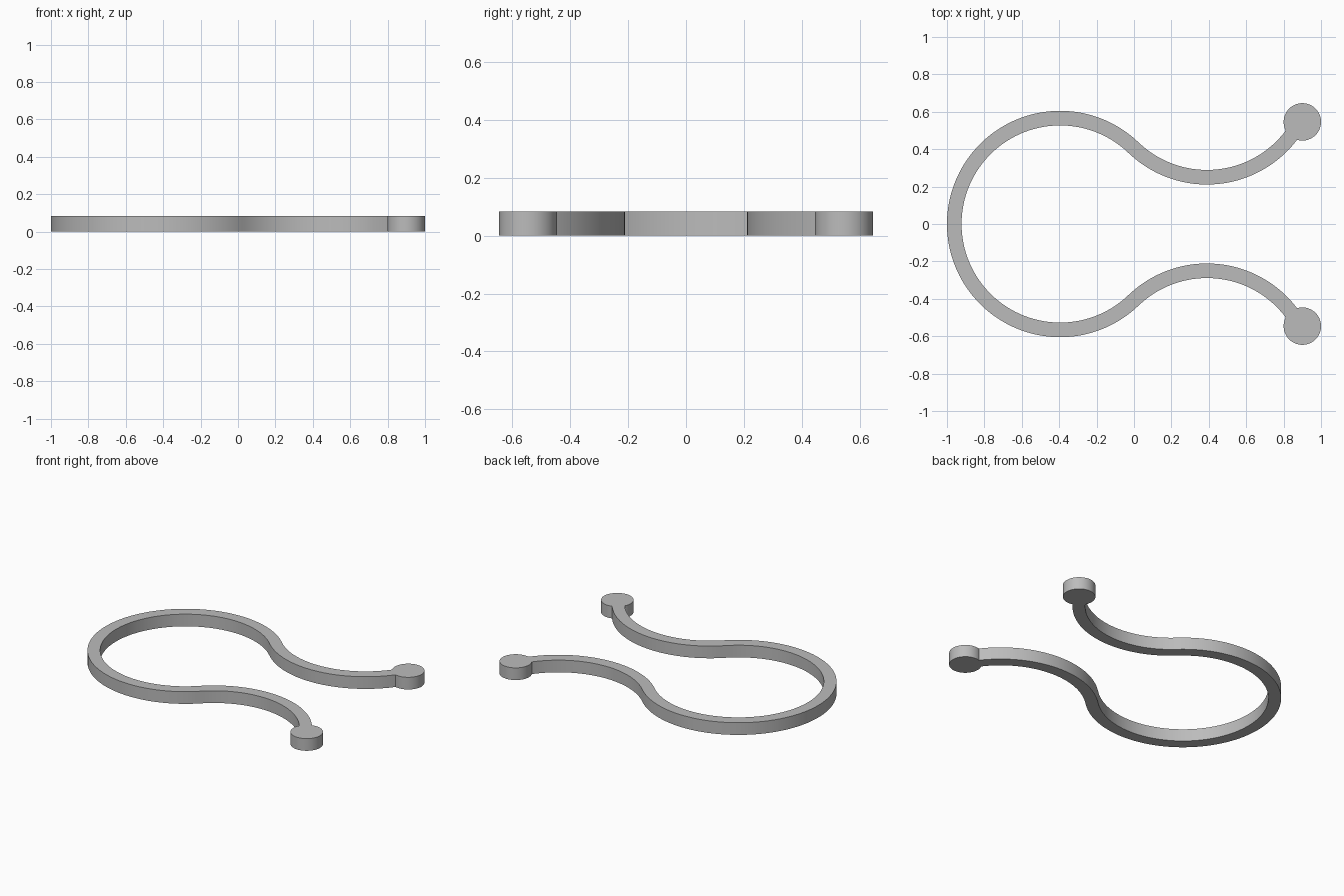
import bpy, bmesh
from math import sin, cos, pi, radians, atan2
from mathutils import Vector

if "Cube" in bpy.data.objects:
    bpy.data.objects.remove(bpy.data.objects["Cube"], do_unlink=True)

HEIGHT = 0.083
HALF_WIDTH = 0.039
RADIUS = 0.566
LOOP = Vector((-0.395, 0))
ARM = Vector((0.39, 0.816))
PAD = Vector((0.9, 0.546))
PAD_RADIUS = 0.1

grey = bpy.data.materials.new("grey")
grey.use_nodes = True
grey.diffuse_color = (0.5, 0.5, 0.5, 1)
grey.node_tree.nodes["Principled BSDF"].inputs["Base Color"].default_value = (0.5, 0.5, 0.5, 1)


def extrude_outline(name, outline):
    """Flat outline in x and y, raised to the common height."""
    bm = bmesh.new()
    face = bm.faces.new([bm.verts.new((p.x, p.y, 0)) for p in outline])
    raised = bmesh.ops.extrude_face_region(bm, geom=[face])["geom"]
    top = [v for v in raised if isinstance(v, bmesh.types.BMVert)]
    bmesh.ops.translate(bm, vec=(0, 0, HEIGHT), verts=top)
    bmesh.ops.recalc_face_normals(bm, faces=bm.faces)
    mesh = bpy.data.meshes.new(name)
    bm.to_mesh(mesh)
    bm.free()
    mesh.materials.append(grey)
    obj = bpy.data.objects.new(name, mesh)
    bpy.context.collection.objects.link(obj)
    return obj


def arc(centre, start, end, side, steps):
    """Points and outward offsets along a circular arc."""
    for i in range(steps + 1):
        a = start + (end - start) * i / steps
        d = Vector((cos(a), sin(a)))
        yield centre + d * RADIUS, d * side


# Centre line: half of the round loop, then the reversed curve of the arm
join = atan2(ARM.y - LOOP.y, ARM.x - LOOP.x)
to_pad = PAD - ARM
half = list(arc(LOOP, pi, join, 1, 64))
half += list(arc(ARM, join + pi, 2 * pi + atan2(to_pad.y, to_pad.x), -1, 48))[1:]
flip = lambda v: Vector((v.x, -v.y))
path = [(flip(p), flip(n)) for p, n in reversed(half[1:])] + half

# Bent strip
outer = [p + n * HALF_WIDTH for p, n in path]
inner = [p - n * HALF_WIDTH for p, n in path]
clip = extrude_outline("spring_clip", outer + inner[::-1])

# Round end pads, merged into the strip
bpy.context.view_layer.objects.active = clip
for name, centre in (("back_pad", PAD), ("front_pad", flip(PAD))):
    circle = [centre + PAD_RADIUS * Vector((cos(radians(a)), sin(radians(a))))
              for a in range(0, 360, 5)]
    pad = extrude_outline(name, circle)
    pad.hide_render = True
    union = clip.modifiers.new(name, "BOOLEAN")
    union.operation = "UNION"
    union.solver = "EXACT"
    union.object = pad
    bpy.ops.object.modifier_apply(modifier=name)
    bpy.data.objects.remove(pad, do_unlink=True)

clip.select_set(True)
bpy.ops.object.shade_smooth_by_angle(angle=radians(30))
